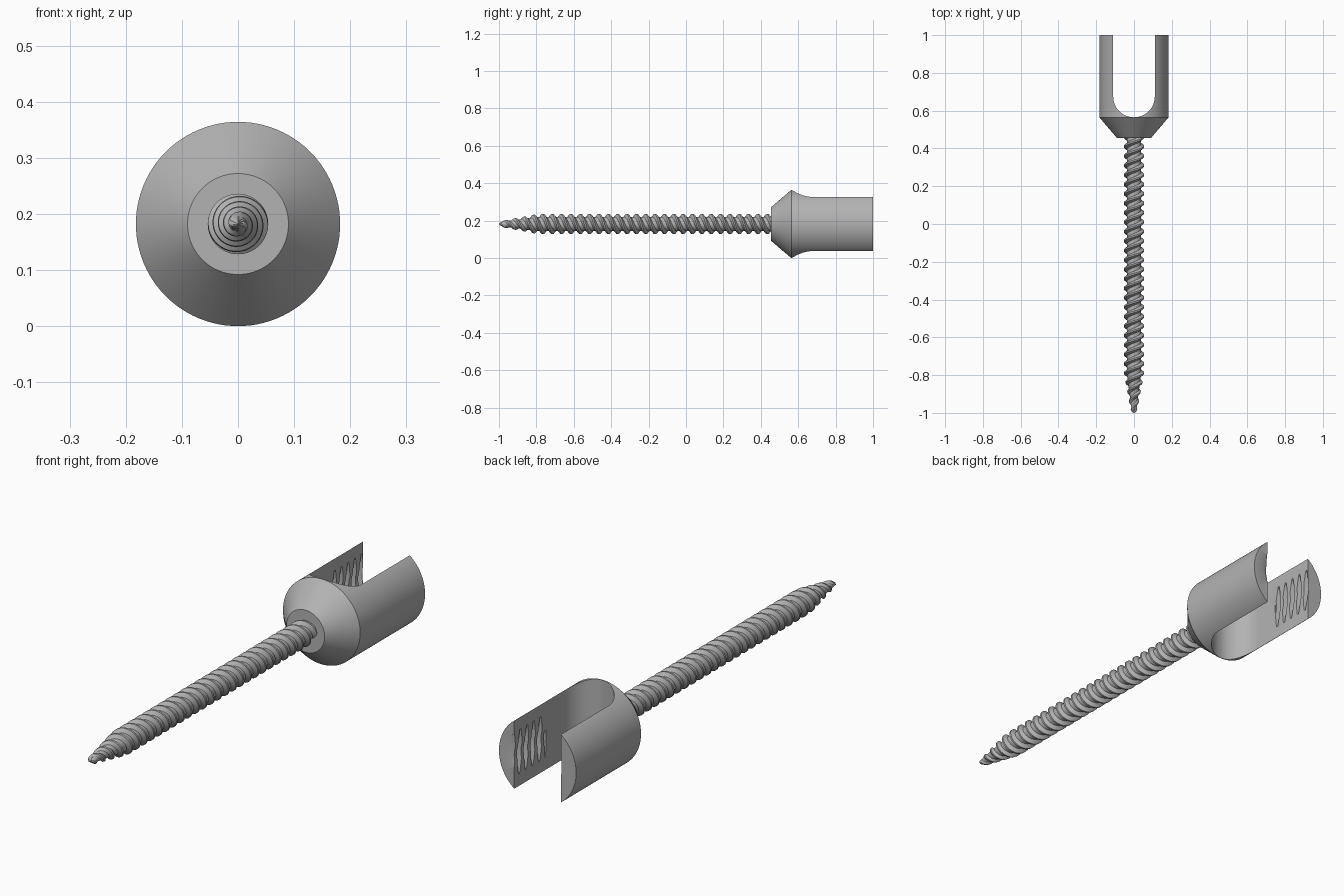
import bpy, bmesh, math

if "Cube" in bpy.data.objects:
    bpy.data.objects.remove(bpy.data.objects["Cube"])

AXIS_Z = 0.182      # height of the screw axis
HEAD_R = 0.182
SLOT_R = 0.11

steel = bpy.data.materials.new("brushed grey metal")
steel.use_nodes = True
grey = (0.45, 0.45, 0.45, 1)
steel.diffuse_color = grey
steel.node_tree.nodes["Principled BSDF"].inputs["Base Color"].default_value = grey


def finish(name, bm):
    bmesh.ops.recalc_face_normals(bm, faces=bm.faces)
    mesh = bpy.data.meshes.new(name)
    bm.to_mesh(mesh)
    bm.free()
    mesh.materials.append(steel)
    obj = bpy.data.objects.new(name, mesh)
    obj.location.z = AXIS_Z
    bpy.context.collection.objects.link(obj)
    return obj


def activate(obj):
    bpy.ops.object.select_all(action='DESELECT')
    obj.select_set(True)
    bpy.context.view_layer.objects.active = obj


def threaded_rod(name, y0, y1, pitch, starts, core, crest, scale, segs):
    """Right-handed helical rod along y, closed at both ends."""
    tooth = [(0, 0), (0.4, 0), (0.62, 1), (0.78, 1)]   # fraction of pitch, height
    lead = pitch * starts
    per_lead = len(tooth) * starts
    teeth = math.ceil((y1 - y0 + 4 * lead) / pitch) + starts
    rows = [(y0 - 2 * lead + (k + f) * pitch, h) for k in range(teeth) for f, h in tooth]
    bm = bmesh.new()
    grid = []
    for i in range(segs):
        a = math.tau * i / segs
        column = []
        for pos, h in rows:
            y = min(max(pos + lead * i / segs, y0), y1)
            if y in (y0, y1):
                h = 0
            r = (core + (crest - core) * h) * scale(y)
            column.append(bm.verts.new((r * math.sin(a), y, r * math.cos(a))))
        grid.append(column)
    for i in range(segs):
        shift = per_lead if i == segs - 1 else 0
        a, b = grid[i], grid[(i + 1) % segs]
        for j in range(len(rows) - 1 - shift):
            bm.faces.new((a[j], a[j + 1], b[j + 1 + shift], b[j + shift]))
    bmesh.ops.remove_doubles(bm, verts=bm.verts, dist=1e-5)
    bmesh.ops.holes_fill(bm, edges=[e for e in bm.edges if e.is_boundary], sides=0)
    return finish(name, bm)


def tip_taper(y):
    d = y + 1
    return min(1, 0.27 + 0.73 * d / 0.21) * math.sqrt(min(1, d / 0.015))


# Threaded shank with pointed tip
shank = threaded_rod("threaded_shank", -1, 0.47, 0.05, 2, 0.038, 0.054, tip_taper, 40)

# Head: revolved cone and cylinder
bm = bmesh.new()
profile = [(0, 0.455), (0.09, 0.455), (HEAD_R, 0.563), (HEAD_R, 1), (0, 1)]
verts = [bm.verts.new((r, y, 0)) for r, y in profile]
edges = [bm.edges.new(pair) for pair in zip(verts, verts[1:])]
bmesh.ops.spin(bm, geom=verts + edges, cent=(0, 0, 0), axis=(0, 1, 0),
               angle=math.tau, steps=96, use_duplicate=False)
bmesh.ops.remove_doubles(bm, verts=bm.verts, dist=1e-5)
head = finish("slotted_head", bm)

# Cutter for the U-shaped slot
bm = bmesh.new()
outline = [(SLOT_R, 1.1), (-SLOT_R, 1.1)]
for i in range(33):
    a = math.pi + math.pi * i / 32
    outline.append((SLOT_R * math.cos(a), 0.675 + SLOT_R * math.sin(a)))
face = bm.faces.new([bm.verts.new((x, y, -0.3)) for x, y in outline])
sides = bmesh.ops.extrude_face_region(bm, geom=[face])["geom"]
bmesh.ops.translate(bm, vec=(0, 0, 0.6),
                    verts=[v for v in sides if isinstance(v, bmesh.types.BMVert)])
slot = finish("slot_cutter", bm)

# Cutter for the internal thread of the two arms
bore = threaded_rod("bore_cutter", 0.785, 1.06, 0.045, 1, 0.114, 0.145, lambda y: 1, 64)

activate(head)
for cutter in (slot, bore):
    cutter.hide_render = True
    mod = head.modifiers.new("cut", 'BOOLEAN')
    mod.operation = 'DIFFERENCE'
    mod.solver = 'EXACT'
    mod.object = cutter
    bpy.ops.object.modifier_apply(modifier=mod.name)
    bpy.data.objects.remove(cutter)

for obj in (shank, head):
    activate(obj)
    bpy.ops.object.shade_smooth_by_angle(angle=math.radians(30))
